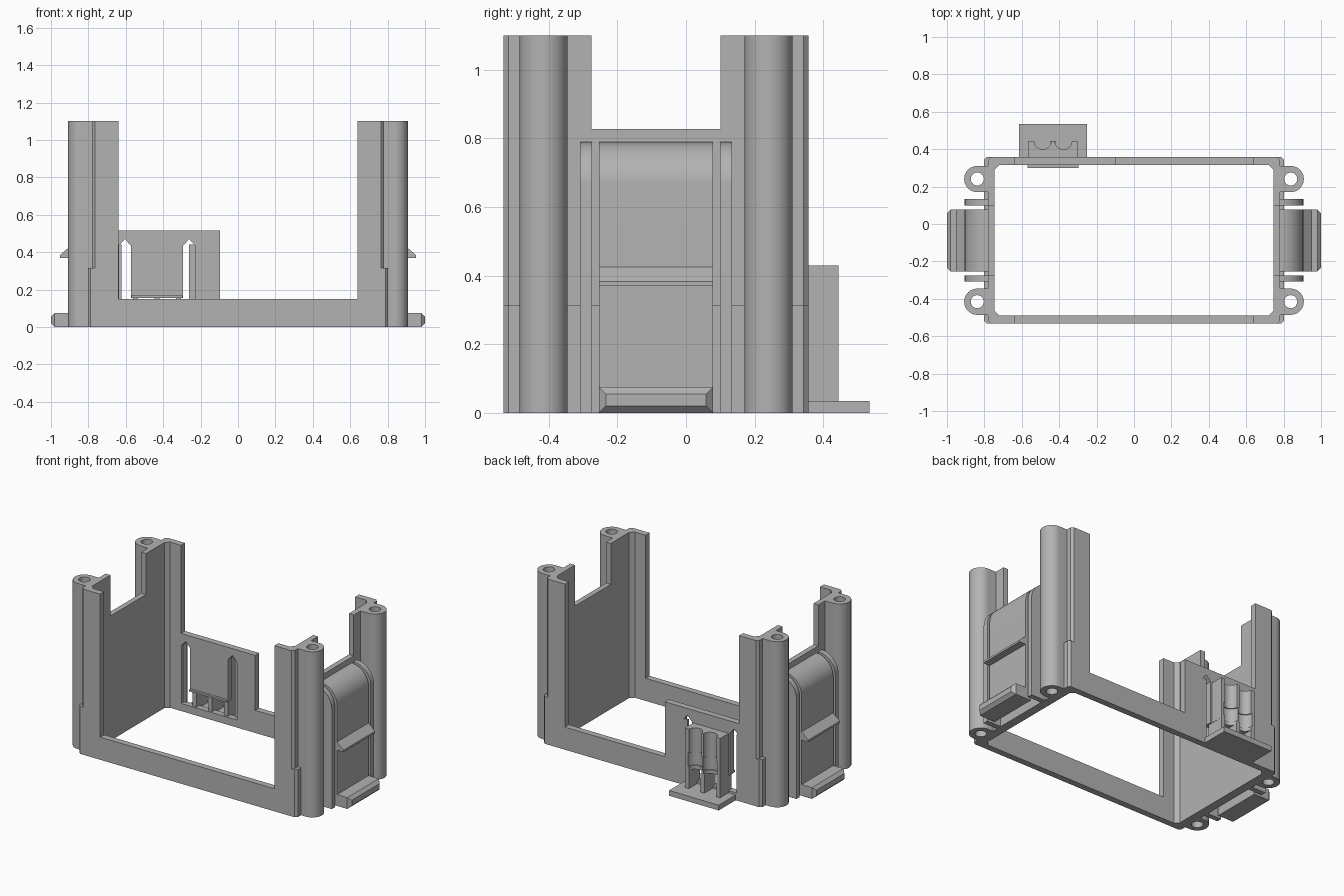
import bpy, bmesh, math

if "Cube" in bpy.data.objects:
    bpy.data.objects.remove(bpy.data.objects["Cube"], do_unlink=True)

grey = bpy.data.materials.new("plain grey")
grey.use_nodes = True
grey.diffuse_color = (0.45, 0.45, 0.45, 1)
grey.node_tree.nodes["Principled BSDF"].inputs["Base Color"].default_value = (0.45, 0.45, 0.45, 1)

YC = -0.0875          # middle of the frame in depth
HALF = 0.445          # half depth of the frame
BACK = YC + HALF
TOP, STEP, RAIL = 1.10, 0.315, 0.15


def finish(name, bm):
    bmesh.ops.recalc_face_normals(bm, faces=bm.faces)
    mesh = bpy.data.meshes.new(name)
    bm.to_mesh(mesh)
    bm.free()
    mesh.materials.append(grey)
    ob = bpy.data.objects.new(name, mesh)
    bpy.context.collection.objects.link(ob)
    return ob


def activate(ob):
    bpy.ops.object.select_all(action='DESELECT')
    ob.select_set(True)
    bpy.context.view_layer.objects.active = ob


def smooth(ob):
    activate(ob)
    bpy.ops.object.shade_smooth_by_angle(angle=math.radians(30))


def prism(name, pts, axis, a, b):
    """Extrude a profile: (x, y) points along z, or (x, z) points along y."""
    bm = bmesh.new()
    place = (lambda p, t: (p[0], p[1], t)) if axis == 'z' else (lambda p, t: (p[0], t, p[1]))
    low = [bm.verts.new(place(p, a)) for p in pts]
    high = [bm.verts.new(place(p, b)) for p in pts]
    bm.faces.new(low)
    bm.faces.new(high)
    for i in range(len(pts)):
        j = (i + 1) % len(pts)
        bm.faces.new((low[i], low[j], high[j], high[i]))
    return finish(name, bm)


def box(name, x0, x1, y0, y1, z0, z1):
    return prism(name, [(x0, y0), (x1, y0), (x1, y1), (x0, y1)], 'z', z0, z1)


def arc(cx, cy, r, start, end, n=12):
    angles = [math.radians(start + (end - start) * i / n) for i in range(n + 1)]
    return [(cx + r * math.cos(t), cy + r * math.sin(t)) for t in angles]


def cut(ob, cutter):
    mod = ob.modifiers.new("cut", 'BOOLEAN')
    mod.operation = 'DIFFERENCE'
    mod.solver = 'EXACT'
    mod.object = cutter
    activate(ob)
    bpy.ops.object.modifier_apply(modifier=mod.name)
    bpy.data.objects.remove(cutter, do_unlink=True)


def flip(pts, sx, sy=1):
    """Mirror plan points that are measured from the frame centre."""
    return [(x * sx, YC + y * sy) for x, y in pts]


for side, sx in (("left", 1), ("right", -1)):
    for end, sy in (("front", -1), ("back", 1)):
        # corner post, thicker below the step
        for part, x, z0, z1 in (("foot", 0.803, 0, STEP), ("post", 0.78, STEP, TOP)):
            pts = [(0.64, HALF), (x - 0.015, HALF), (x, HALF - 0.015), (x, 0.1875),
                   (0.745, 0.1875), (0.745, 0.378), (0.72, 0.403), (0.64, 0.403)]
            prism(f"{side}_{end}_{part}", flip(pts, sx, sy), 'z', z0, z1)

        # screw boss with a through hole
        pts = [(0.76, 0.258)] + arc(0.838, 0.328, 0.07, -90, 90, 20) + [(0.76, 0.398)]
        boss = prism(f"{side}_{end}_screw_boss", flip(pts, sx, sy), 'z', 0, TOP)
        hole = arc(0.838, 0.328, 0.035, 0, 345, 23)
        cut(boss, prism("hole_cutter", flip(hole, sx, sy), 'z', -0.1, TOP + 0.1))
        smooth(boss)

        # guard rib beside the clip
        pts = [(0.77, 0), (0.905, 0)] + arc(0.78, 0.665, 0.125, 0, 90) + [(0.77, 0.79)]
        ya, yb = YC + sy * 0.187, YC + sy * 0.221
        smooth(prism(f"{side}_{end}_guard_rib", [(x * sx, z) for x, z in pts], 'y', ya, yb))

    # side wall between the posts
    for part, x, z0, z1 in (("lower", 0.803, 0, STEP), ("upper", 0.78, STEP, 0.828)):
        pts = [(0.745, -0.1875), (x, -0.1875), (x, 0.1875), (0.745, 0.1875)]
        prism(f"{side}_{part}_wall", flip(pts, sx), 'z', z0, z1)

    # springy clip arm with a barb
    pts = [(0.77, 0.79)] + arc(0.78, 0.665, 0.125, 90, 0)
    pts += [(0.905, 0.425), (0.953, 0.383), (0.953, 0.37), (0.905, 0.37), (0.905, 0), (0.865, 0)]
    pts += arc(0.78, 0.665, 0.085, 0, 90) + [(0.77, 0.75)]
    smooth(prism(f"{side}_clip_arm", [(x * sx, z) for x, z in pts], 'y', YC - 0.166, YC + 0.166))

    # finger lip at the foot of the clip, outer edges chamfered
    lip = box(f"{side}_clip_lip", *sorted((0.89 * sx, sx)), YC - 0.166, YC + 0.166, 0, 0.075)
    bm = bmesh.new()
    bm.from_mesh(lip.data)
    edges = [e for e in bm.edges if all(abs(v.co.x) > 0.99 for v in e.verts)]
    bmesh.ops.bevel(bm, geom=edges, offset=0.02, segments=1, affect='EDGES')
    bm.to_mesh(lip.data)
    bm.free()

# bottom rails
box("front_rail", -0.64, 0.64, YC - HALF, YC - 0.403, 0, RAIL)
box("back_rail", -0.095, 0.64, YC + 0.403, BACK, 0, RAIL)

# back panel with a hanging tab, freed by pointed slots and a window
CX = -0.433
panel = box("back_panel", -0.64, -0.095, YC + 0.403, BACK, 0, 0.515)
half = [(0.14, 0.155), (0.14, 0.435), (0.172, 0.47), (0.204, 0.435), (0.204, 0.05)]
outline = [(CX + x, z) for x, z in half] + [(CX - x, z) for x, z in reversed(half)]
cut(panel, prism("slot_cutter", outline, 'y', 0.25, 0.45))
for name, x0, x1 in (("inner", 0.17, 0.206), ("outer", -0.206, -0.19)):
    box(f"{name}_slot_backing", CX + x0, CX + x1, BACK - 0.012, BACK, 0.05, 0.44)

# wedge hook on the inside of the tab
box("tab_hook", CX - 0.137, CX + 0.137, 0.30, 0.33, 0.155, 0.167)

# cable holder: shelf, three ribs and a grooved block
box("holder_shelf", -0.615, -0.25, BACK - 0.01, 0.535, 0, 0.035)
for i, dx in enumerate((-0.115, 0, 0.115)):
    box(f"holder_rib_{i + 1}", CX + dx - 0.014, CX + dx + 0.014, BACK - 0.03, 0.445, 0.03, 0.16)
for name, r, z0, z1 in (("lower", 0.046, 0.155, 0.18), ("collar", 0.053, 0.18, 0.27), ("upper", 0.046, 0.27, 0.43)):
    pts = [(CX + 0.13, 0.35), (CX - 0.13, 0.35), (CX - 0.13, 0.445)]
    for dx in (-0.055, 0.055):
        pts += arc(CX + dx, 0.445, r, 180, 360)
    pts.append((CX + 0.13, 0.445))
    smooth(prism(f"holder_{name}_block", pts, 'z', z0, z1))
